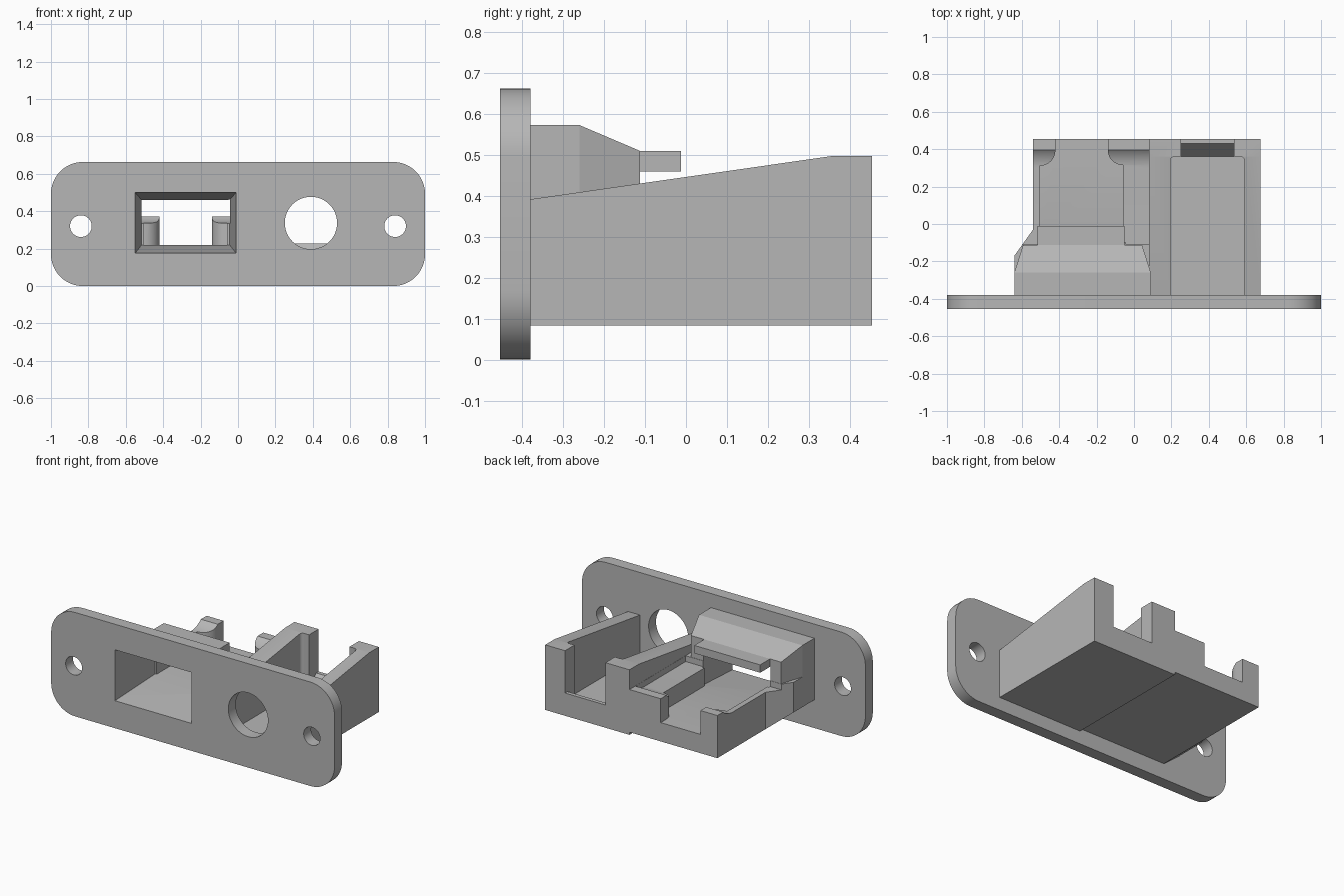
import bpy, bmesh, math
from mathutils import Vector

if "Cube" in bpy.data.objects:
    bpy.data.objects.remove(bpy.data.objects["Cube"], do_unlink=True)

grey = bpy.data.materials.new("light_grey")
grey.use_nodes = True
grey.diffuse_color = (0.47, 0.47, 0.47, 1)
grey.node_tree.nodes["Principled BSDF"].inputs["Base Color"].default_value = (0.47, 0.47, 0.47, 1)


def loft(name, ring_a, ring_b):
    """Closed solid between two matching rings of 3D points."""
    bm = bmesh.new()
    a = [bm.verts.new(p) for p in ring_a]
    b = [bm.verts.new(p) for p in ring_b]
    bm.faces.new(a)
    bm.faces.new(b)
    n = len(a)
    for i in range(n):
        j = (i + 1) % n
        bm.faces.new((a[i], a[j], b[j], b[i]))
    bmesh.ops.recalc_face_normals(bm, faces=bm.faces)
    me = bpy.data.meshes.new(name)
    bm.to_mesh(me)
    bm.free()
    me.materials.append(grey)
    ob = bpy.data.objects.new(name, me)
    bpy.context.scene.collection.objects.link(ob)
    return ob


def prism(name, axis, pts, lo, hi):
    """Extrude a 2D outline along an axis; the other two axes stay in xyz order."""
    def ring(d):
        out = []
        for p in pts:
            v = list(p)
            v.insert(axis, d)
            out.append(Vector(v))
        return out
    return loft(name, ring(lo), ring(hi))


def rect(u0, u1, v0, v1):
    return [(u0, v0), (u1, v0), (u1, v1), (u0, v1)]


def arc(cx, cy, r, a0, a1, n):
    return [(cx + r * math.cos(math.radians(a0 + (a1 - a0) * i / n)),
             cy + r * math.sin(math.radians(a0 + (a1 - a0) * i / n))) for i in range(n + 1)]


def boolean(ob, cutters, op='DIFFERENCE'):
    for c in cutters:
        m = ob.modifiers.new("cut", 'BOOLEAN')
        m.operation, m.solver, m.object = op, 'EXACT', c
    dg = bpy.context.evaluated_depsgraph_get()
    dg.update()
    me = bpy.data.meshes.new_from_object(ob.evaluated_get(dg))
    ob.modifiers.clear()
    ob.data = me


X, Y, Z = 0, 1, 2
BACK, FACE, FRONT = 0.455, -0.38, -0.455

# Tapered connector window, shared by the plate, hood and socket
window = loft("window_cutter",
              [(x, -0.456, z) for x, z in rect(-0.55, -0.01, 0.175, 0.5)],
              [(x, -0.10, z) for x, z in rect(-0.515, -0.045, 0.22, 0.46)])
cutters = [window]

# Front plate with rounded corners, screw holes and round port
R = 0.17
outline = []
for cx, cz, a in ((1 - R, 0.663 - R, 0), (R - 1, 0.663 - R, 90), (R - 1, R, 180), (1 - R, R, 270)):
    outline += arc(cx, cz, R, a, a + 90, 12)
plate = prism("front_plate", Y, outline, FRONT, FACE)
holes = [prism("hole_cutter", Y, arc(x, z, r, 0, 352.5, 47), -0.6, -0.3)
         for x, z, r in ((-0.84, 0.32, 0.058), (0.84, 0.32, 0.058), (0.39, 0.337, 0.14))]
boolean(plate, holes + [window])
cutters += holes

# Cable housing: sloped block with a trough and a narrow rear exit
housing = prism("cable_housing", X,
                [(FACE, 0.083), (BACK, 0.083), (BACK, 0.498), (0.36, 0.498), (FACE, 0.392)],
                0.08, 0.675)
trough = prism("trough_cutter", Z,
               [(0.195, -0.5), (0.59, -0.5)] + arc(0.57, 0.34, 0.02, 0, 90, 5)
               + arc(0.215, 0.34, 0.02, 90, 180, 5), 0.14, 0.8)
rear_exit = loft("exit_cutter",
                 [(0.25, y, z) for y, z in ((0.34, 0.14), (0.36, 0.14), (0.43, 0.228),
                                            (0.6, 0.228), (0.6, 0.8), (0.34, 0.8))],
                 [(0.535, y, z) for y, z in ((0.34, 0.14), (0.36, 0.14), (0.43, 0.228),
                                             (0.6, 0.228), (0.6, 0.8), (0.34, 0.8))])
boolean(housing, [trough, rear_exit])
cutters += [trough, rear_exit]

# Socket tray: flared block with a channel between rounded rear posts
tray = prism("socket_tray", Z,
             [(-0.64, FACE), (0.085, FACE), (0.085, BACK), (-0.54, BACK), (-0.54, -0.03), (-0.64, -0.17)],
             0.1, 0.372)
top_cut = prism("top_cutter", X,
                [(-0.11, 0.6), (-0.11, 0.335)] + arc(0.30, 0.48, 0.145, 270, 318, 8) + [(0.42, 0.6)],
                -0.8, 0.079)
corner_cut = prism("corner_cutter", Y, [(-0.8, 0.05), (-0.50, 0.068), (-0.54, 0.1), (-0.64, 0.18), (-0.8, 0.308)],
                   -0.5, -0.01)
channel = prism("channel_cutter", Z,
                [(-0.06, -0.12)] + arc(-0.06, 0.395, 0.08, 270, 180, 8) + [(-0.14, 0.6), (-0.42, 0.6)]
                + arc(-0.505, 0.395, 0.085, 0, -90, 8) + [(-0.505, -0.12)], 0.22, 0.8)
boolean(tray, [top_cut, corner_cut, channel, window])
cutters += [top_cut, corner_cut, channel]

# Hood over the socket, sloped at the rear and tapered in plan
hood = prism("socket_hood", X,
             [(FACE, 0.3), (-0.112, 0.3), (-0.112, 0.51), (-0.26, 0.573), (FACE, 0.573)], -0.7, 0.2)
plan = prism("hood_plan", Z,
             [(-0.64, -0.5), (0.09, -0.5), (0.09, -0.26), (0.043, -0.112), (0.043, 0.1),
              (-0.593, 0.1), (-0.593, -0.112), (-0.64, -0.26)], 0.2, 0.8)
boolean(hood, [plan], 'INTERSECT')
boolean(hood, [window])
cutters.append(plan)

# Latch tab behind the hood
prism("latch_tab", Z, rect(-0.515, -0.05, -0.13, -0.012), 0.46, 0.51)

for c in cutters:
    bpy.data.objects.remove(c, do_unlink=True)

# Keep curved walls smooth and edges crisp
for ob in (plate, housing, tray):
    bpy.ops.object.select_all(action='DESELECT')
    ob.select_set(True)
    bpy.context.view_layer.objects.active = ob
    bpy.ops.object.shade_smooth_by_angle(angle=math.radians(25))
